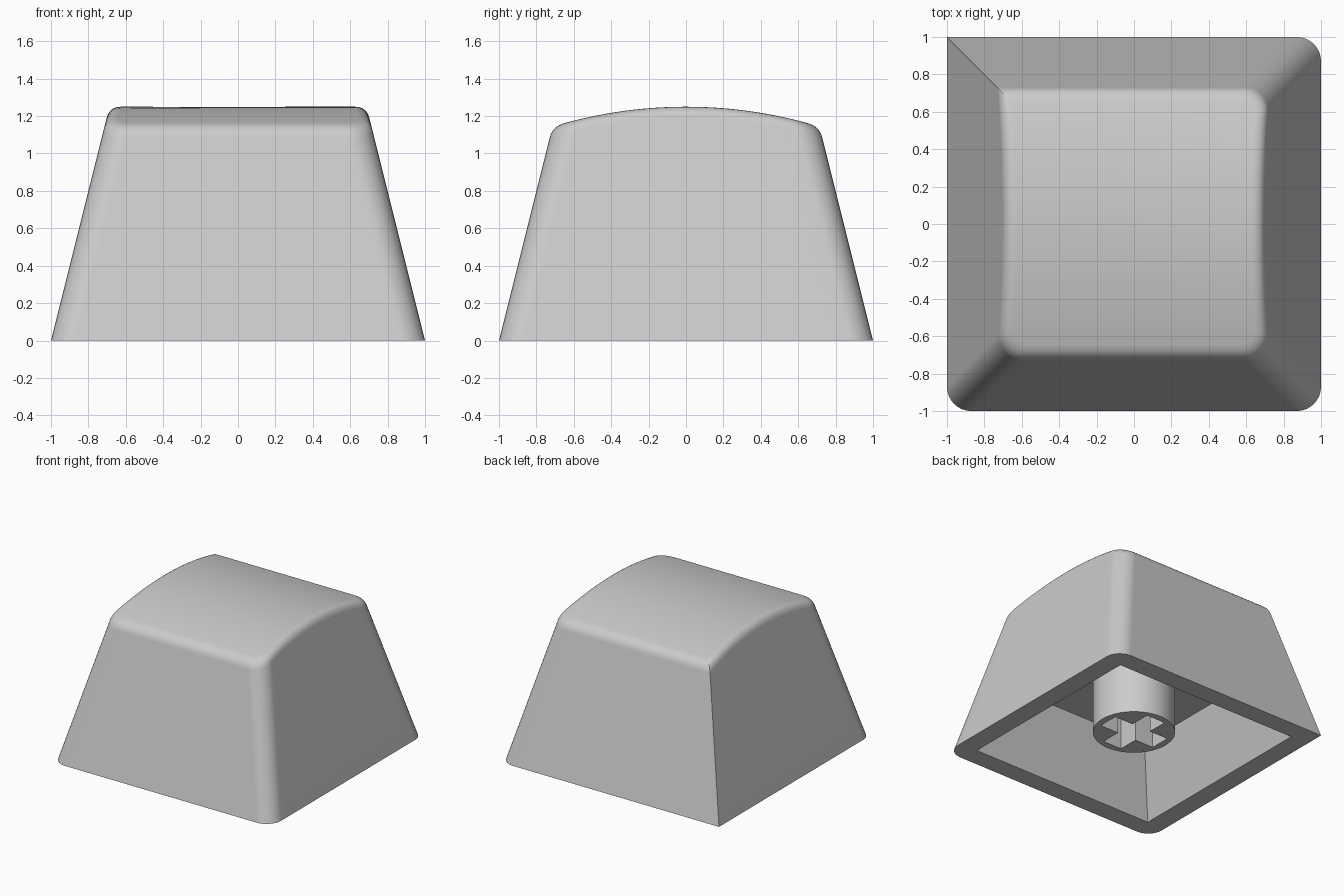
import bpy, bmesh, math

default = bpy.data.objects.get("Cube")
if default:
    bpy.data.objects.remove(default, do_unlink=True)

GREY = (0.6, 0.6, 0.6, 1)
HEIGHT, TAPER, CROWN = 1.25, 0.25, 2.45   # crown is the radius of the domed top
CORNER, FILLET = 0.13, 0.06
LIP, CEILING_HALF, CEILING_Z = 0.84, 0.65, 0.53
STEM_R, STEM_Z, SLOT, SLOT_W = 0.31, 0.10, 0.255, 0.085
ARC, SIDE = 8, 20

plastic = bpy.data.materials.new("grey_plastic")
plastic.use_nodes = True
plastic.diffuse_color = GREY
plastic.node_tree.nodes["Principled BSDF"].inputs["Base Color"].default_value = GREY


def finish(bm, name):
    bmesh.ops.remove_doubles(bm, verts=bm.verts, dist=0.0005)
    bmesh.ops.recalc_face_normals(bm, faces=bm.faces)
    mesh = bpy.data.meshes.new(name)
    bm.to_mesh(mesh)
    bm.free()
    mesh.materials.append(plastic)
    obj = bpy.data.objects.new(name, mesh)
    bpy.context.collection.objects.link(obj)
    bpy.ops.object.select_all(action="DESELECT")
    obj.select_set(True)
    bpy.context.view_layer.objects.active = obj
    bpy.ops.object.shade_smooth_by_angle(angle=math.radians(35))
    weighted = obj.modifiers.new("even_shading", "WEIGHTED_NORMAL")
    weighted.keep_sharp = True
    return obj


def chain(half, sign, front_r, back_r):
    """One side of a rounded square, running from front to back."""
    pts = []
    for i in range(ARC + 1):
        a = math.pi / 2 * i / ARC
        pts.append((sign * (half - front_r + front_r * math.sin(a)),
                    -half + front_r - front_r * math.cos(a)))
    y0, y1 = -half + front_r, half - back_r
    for i in range(1, SIDE):
        pts.append((sign * half, y0 + (y1 - y0) * i / SIDE))
    for i in range(ARC + 1):
        a = math.pi / 2 * i / ARC
        pts.append((sign * (half - back_r + back_r * math.cos(a)),
                    half - back_r + back_r * math.sin(a)))
    return pts


def outline(half, r):
    """Closed ring; the back corner on the -x side stays sharp."""
    return chain(half, 1, r, r) + chain(half, -1, r, 0)[::-1]


def crown_z(y):
    return HEIGHT - CROWN + math.sqrt(CROWN ** 2 - y ** 2)


def flat_ring(half, r, z):
    return [(x, y, z) for x, y in outline(half, r)]


def crown_points(index):
    """Wall end, corner and top start of the rounded rim at one ring point."""
    z = HEIGHT
    for _ in range(6):
        half = 1 - TAPER * z
        x, y = outline(half, CORNER)[index]
        z = crown_z(y)
    low = outline(1 - TAPER * (z - FILLET), CORNER)[index]
    top = outline(half - FILLET, CORNER - FILLET * 0.7)[index]
    return (*low, z - FILLET), (x, y, z), (*top, crown_z(top[1]))


# Shell: inside ceiling, inner lip, outer foot, then the rounded rim
rings = [flat_ring(CEILING_HALF, 0, CEILING_Z), flat_ring(LIP, 0, 0),
         flat_ring(1, CORNER, 0)]
count = len(rings[0])
rim = [crown_points(i) for i in range(count)]
STEPS = 6
for s in range(STEPS + 1):
    t = s / STEPS
    rings.append([tuple((1 - t) ** 2 * a + 2 * t * (1 - t) * b + t * t * c
                        for a, b, c in zip(*p)) for p in rim])

bm = bmesh.new()
loops = [[bm.verts.new(p) for p in ring] for ring in rings]
for a, b in zip(loops, loops[1:]):
    for i in range(count):
        j = (i + 1) % count
        bm.faces.new((a[i], a[j], b[j], b[i]))
# Ceiling and domed top are strips running across
for loop in (loops[0], loops[-1]):
    for i in range(count // 2 - 1):
        bm.faces.new((loop[i], loop[i + 1], loop[-2 - i], loop[-1 - i]))
finish(bm, "keycap_shell")

# Stem: round post with a cross-shaped socket
bm = bmesh.new()
circle = [(STEM_R * math.cos(math.tau * i / 48), STEM_R * math.sin(math.tau * i / 48))
          for i in range(48)]
cross = []
for k in range(4):
    c, s = round(math.cos(k * math.pi / 2)), round(math.sin(k * math.pi / 2))
    for x, y in ((SLOT, -SLOT_W), (SLOT, SLOT_W), (SLOT_W, SLOT_W)):
        cross.append((c * x - s * y, s * x + c * y))
edges = []
for profile in (circle, cross):
    vs = [bm.verts.new((x, y, STEM_Z)) for x, y in profile]
    edges += [bm.edges.new((vs[i - 1], vs[i])) for i in range(len(vs))]
bmesh.ops.triangle_fill(bm, edges=edges, use_beauty=True)
raised = bmesh.ops.extrude_edge_only(bm, edges=edges)["geom"]
for v in raised:
    if isinstance(v, bmesh.types.BMVert):
        v.co.z = CEILING_Z + 0.01
finish(bm, "switch_stem")
